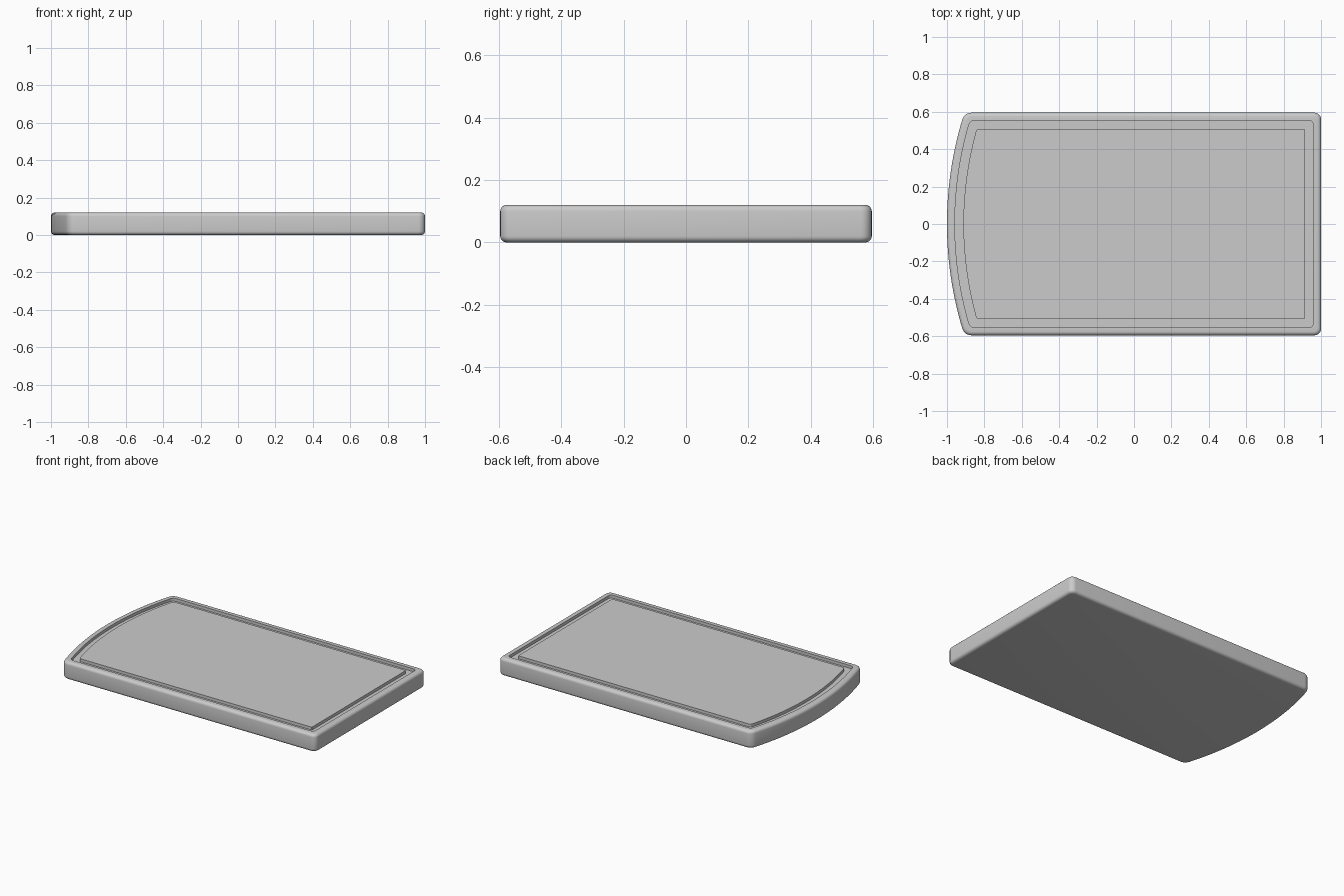
import bpy, bmesh
from math import sin, cos, pi, sqrt, atan2

if "Cube" in bpy.data.objects:
    bpy.data.objects.remove(bpy.data.objects["Cube"])

HX, HY, H = 1.0, 0.595, 0.12   # half length, half width, thickness
R = 1.95                       # radius of the bowed left end
CX = -HX + R                   # centre of that bow
N, M = 6, 28                   # corner steps, bow steps


def arc(cx, cy, r, a0, a1, n):
    return [(cx + r * cos(a0 + (a1 - a0) * i / n),
             cy + r * sin(a0 + (a1 - a0) * i / n)) for i in range(n + 1)]


def outline(d, r_right, r_left):
    """Board outline inset by d, with rounded corners (counter-clockwise)."""
    hx, hy = HX - d, HY - d
    ly = hy - r_left
    lx = CX - sqrt((R - d - r_left) ** 2 - ly ** 2)
    a = atan2(ly, lx - CX)
    pts = arc(hx - r_right, -hy + r_right, r_right, -pi / 2, 0, N)
    pts += arc(hx - r_right, hy - r_right, r_right, 0, pi / 2, N)
    pts += arc(lx, ly, r_left, pi / 2, a, N)
    pts += arc(CX, 0, R - d, a, 2 * pi - a, M)[1:-1]
    pts += arc(lx, -ly, r_left, 2 * pi - a, 1.5 * pi, N)
    return pts


# Cross-section: bottom rounding, side, top rounding, juice groove, cutting face
F = 0.02
section = []
for i in range(6):
    t = pi / 2 * i / 5
    section.append((F * (1 - sin(t)), F * (1 - cos(t))))
for i in range(6):
    t = pi / 2 * i / 5
    section.append((F * (1 - cos(t)), H - F * (1 - sin(t))))
section += [(0.042, H), (0.042, H - 0.02), (0.088, H - 0.02), (0.088, H)]

bm = bmesh.new()
loops = []
for d, z in section:
    if d > 0.08:
        rr, rl = 0.003, 0.012
    elif d > 0.03:
        rr, rl = 0.022, 0.03
    else:
        rr, rl = 0.035 - 0.6 * d, 0.05 - 0.6 * d
    loops.append([bm.verts.new((x, y, z)) for x, y in outline(d, rr, rl)])
for lo, hi in zip(loops, loops[1:]):
    n = len(lo)
    for i in range(n):
        j = (i + 1) % n
        bm.faces.new((lo[i], lo[j], hi[j], hi[i]))
bm.faces.new(list(reversed(loops[0])))
bm.faces.new(loops[-1])
bmesh.ops.recalc_face_normals(bm, faces=bm.faces)

mesh = bpy.data.meshes.new("cutting_board")
bm.to_mesh(mesh)
bm.free()
board = bpy.data.objects.new("cutting_board", mesh)
bpy.context.collection.objects.link(board)
bpy.context.view_layer.objects.active = board
board.select_set(True)
bpy.ops.object.shade_smooth_by_angle(angle=0.6)
